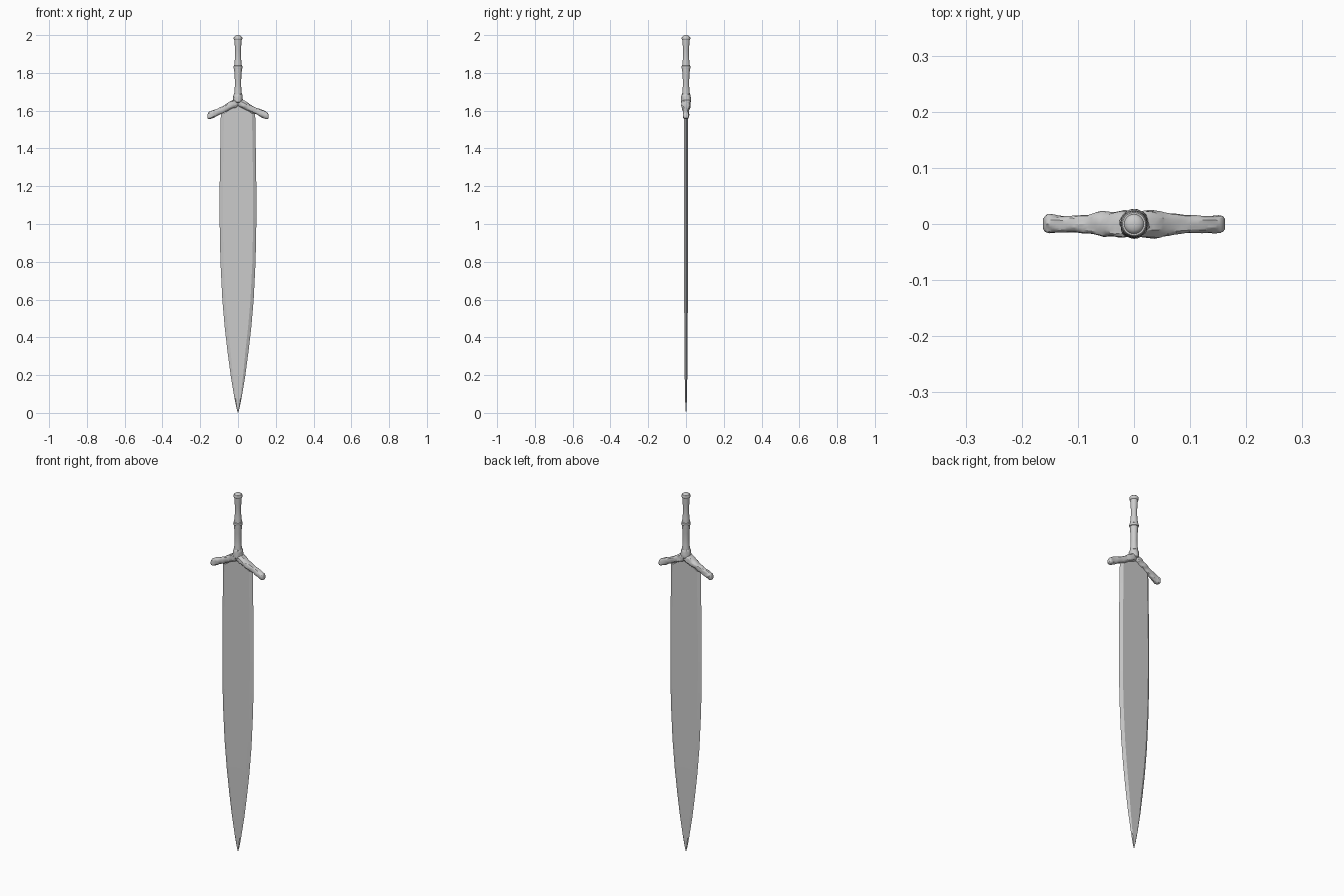
import bpy, bmesh, math
from mathutils import Vector, noise

if "Cube" in bpy.data.objects:
    bpy.data.objects.remove(bpy.data.objects["Cube"])


def loft(name, rings, angle=30):
    """Skin a list of equal-length point rings and cap both ends."""
    bm = bmesh.new()
    vs = [[bm.verts.new(p) for p in ring] for ring in rings]
    n = len(rings[0])
    for a, b in zip(vs, vs[1:]):
        for i in range(n):
            j = (i + 1) % n
            bm.faces.new((a[i], a[j], b[j], b[i]))
    bm.faces.new(vs[0])
    bm.faces.new(vs[-1])
    bmesh.ops.recalc_face_normals(bm, faces=bm.faces)
    me = bpy.data.meshes.new(name)
    bm.to_mesh(me)
    bm.free()
    ob = bpy.data.objects.new(name, me)
    bpy.context.collection.objects.link(ob)
    bpy.ops.object.select_all(action='DESELECT')
    ob.select_set(True)
    bpy.context.view_layer.objects.active = ob
    bpy.ops.object.shade_smooth_by_angle(angle=math.radians(angle))
    return ob


def sample(table, t):
    """Linear interpolation through rows of (t, value, value, ...)."""
    for a, b in zip(table, table[1:]):
        if t <= b[0]:
            f = (t - a[0]) / (b[0] - a[0])
            return [p + (q - p) * f for p, q in zip(a[1:], b[1:])]
    return table[-1][1:]


def rough(p, amount):
    """Carved-surface offset, stretched along x."""
    return 1 + amount * noise.noise(Vector((p[0] * 40, p[1] * 90, p[2] * 70)))


# Blade: flat faces with bevelled edges; rows are z, half width, half thickness
blade = [(0.0, 0.001, 0.0008), (0.03, 0.009, 0.003), (0.08, 0.019, 0.005),
         (0.2, 0.039, 0.007), (0.32, 0.055, 0.008), (0.45, 0.070, 0.009),
         (0.6, 0.083, 0.0095), (0.8, 0.093, 0.010), (1.0, 0.097, 0.010),
         (1.2, 0.097, 0.010), (1.4, 0.094, 0.010), (1.585, 0.091, 0.010)]
rings = []
for z, w, t in blade:
    c = w - min(0.017, w * 0.3)
    rings.append([(-w, 0, z), (-c, -t, z), (0, -t, z), (c, -t, z),
                  (w, 0, z), (c, t, z), (0, t, z), (-c, t, z)])
# Raise the middle of the blade's top into the guard's peak
for i in (2, 6):
    x, y, z = rings[-1][i]
    rings[-1][i] = (x, y, 1.635)
loft("blade", rings, 8)

# Guard: drooping carved arms; rows are x, centre z, half height, half depth
arm = [(0.0, 1.645, 0.020, 0.021), (0.02, 1.637, 0.020, 0.024),
       (0.05, 1.621, 0.017, 0.023), (0.075, 1.608, 0.015, 0.017),
       (0.10, 1.597, 0.015, 0.015), (0.13, 1.583, 0.017, 0.015),
       (0.152, 1.573, 0.017, 0.016), (0.159, 1.570, 0.014, 0.014),
       (0.162, 1.568, 0.008, 0.009)]
rings = []
steps, sides = 56, 20
for i in range(steps + 1):
    x = 0.162 * math.sin(math.pi / 2 * (2 * i / steps - 1))
    z, h, d = sample(arm, abs(x))
    lean = 0.4 * max(-1, min(1, x / 0.03))
    ring = []
    for k in range(sides):
        a = 2 * math.pi * k / sides
        u, v = math.cos(a), math.sin(a)
        # slightly squared oval
        u = math.copysign(abs(u) ** 0.75, u)
        v = math.copysign(abs(v) ** 0.75, v)
        s = rough((x, v * d, z + u * h), 0.2 if abs(x) < 0.155 else 0.05)
        edge = min(1, (0.162 - abs(x)) / 0.015)
        ring.append((x + u * h * lean * s * edge, v * d * s, z + u * h * s))
    rings.append(ring)
loft("guard", rings, 25)


def lathe(name, profile, amount=0.0, sides=28):
    """Round part from (radius, z) rows, optionally roughened."""
    rings = []
    for r, z in profile:
        ring = []
        for k in range(sides):
            a = 2 * math.pi * k / sides
            x, y = r * math.cos(a), r * math.sin(a)
            s = rough((x, y, z), amount)
            ring.append((x * s, y * s, z))
        rings.append(ring)
    return loft(name, rings, 35)


# Carved collar where the grip meets the guard
lathe("collar", [(0.015, 1.635), (0.025, 1.645), (0.026, 1.655), (0.0245, 1.665),
                 (0.025, 1.675), (0.0225, 1.685), (0.018, 1.69)], 0.18)

# Grip: two waisted sections
lathe("grip", [(0.022, 1.655), (0.0215, 1.68), (0.018, 1.71), (0.0165, 1.74),
               (0.0175, 1.78), (0.020, 1.81), (0.0205, 1.825), (0.0205, 1.835),
               (0.018, 1.86), (0.0155, 1.89), (0.0155, 1.92), (0.018, 1.955),
               (0.019, 1.975)])

# Ring in the middle of the grip
lathe("grip_ring", [(0.019, 1.821), (0.023, 1.824), (0.0242, 1.830),
                    (0.023, 1.836), (0.019, 1.839)])

# Pommel: collar with a domed cap
lathe("pommel", [(0.017, 1.972), (0.021, 1.975), (0.0228, 1.980), (0.0228, 1.987),
                 (0.0205, 1.991), (0.0175, 1.991), (0.0155, 1.995),
                 (0.011, 1.998), (0.005, 2.0)])
